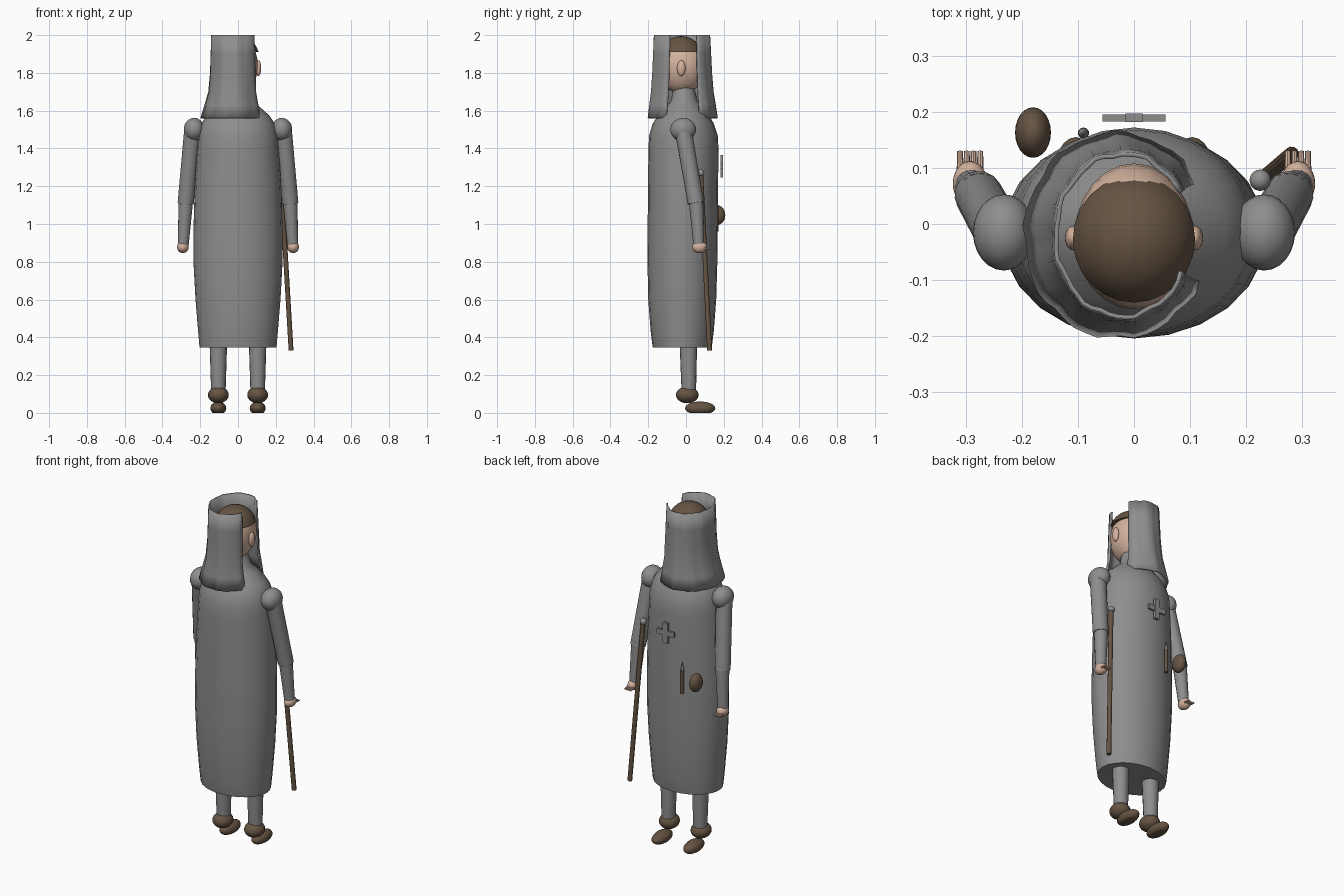
import bpy, bmesh, math
from mathutils import Vector, Matrix

if "Cube" in bpy.data.objects:
    bpy.data.objects.remove(bpy.data.objects["Cube"])


def material(name, rgb):
    m = bpy.data.materials.new(name)
    m.diffuse_color = (*rgb, 1)
    m.use_nodes = True
    m.node_tree.nodes["Principled BSDF"].inputs["Base Color"].default_value = m.diffuse_color
    return m


GREY = material("grey_cloth", (0.27, 0.27, 0.275))
BROWN = material("brown_leather", (0.13, 0.088, 0.055))
SKIN = material("skin", (0.66, 0.45, 0.34))


def finish(name, bm, mat, angle=40):
    bmesh.ops.recalc_face_normals(bm, faces=bm.faces)
    me = bpy.data.meshes.new(name)
    bm.to_mesh(me)
    bm.free()
    me.materials.append(mat)
    ob = bpy.data.objects.new(name, me)
    bpy.context.collection.objects.link(ob)
    bpy.ops.object.select_all(action='DESELECT')
    bpy.context.view_layer.objects.active = ob
    ob.select_set(True)
    bpy.ops.object.shade_smooth_by_angle(angle=math.radians(angle))
    return ob


def ellipsoid(name, centre, radii, mat, cut=None):
    bm = bmesh.new()
    bmesh.ops.create_uvsphere(bm, u_segments=24, v_segments=14, radius=1)
    bmesh.ops.transform(bm, verts=bm.verts,
                        matrix=Matrix.Translation(centre) @ Matrix.Diagonal((*radii, 1)))
    if cut is not None:  # keep only the part above this height
        bmesh.ops.bisect_plane(bm, geom=bm.verts[:] + bm.edges[:] + bm.faces[:],
                               plane_co=(0, 0, cut), plane_no=(0, 0, 1), clear_inner=True)
        bmesh.ops.holes_fill(bm, edges=[e for e in bm.edges if e.is_boundary])
    return finish(name, bm, mat)


def limb(name, a, b, ra, rb, mat, sides=16):
    a, b = Vector(a), Vector(b)
    bm = bmesh.new()
    bmesh.ops.create_cone(bm, cap_ends=True, segments=sides, radius1=ra, radius2=rb,
                          depth=(b - a).length)
    rot = (b - a).to_track_quat('Z', 'Y').to_matrix().to_4x4()
    bmesh.ops.transform(bm, verts=bm.verts, matrix=Matrix.Translation((a + b) / 2) @ rot)
    return finish(name, bm, mat)


def box(name, centre, size, mat):
    bm = bmesh.new()
    bmesh.ops.create_cube(bm, size=1)
    bmesh.ops.transform(bm, verts=bm.verts,
                        matrix=Matrix.Translation(centre) @ Matrix.Diagonal((*size, 1)))
    return finish(name, bm, mat)


# Long gown: elliptical rings (height, half width, back y, front y)
profile = [(0.345, .203, -.175, .135), (0.36, .205, -.178, .138), (0.43, .211, -.187, .147),
           (0.60, .225, -.200, .160), (0.80, .236, -.204, .166), (1.00, .235, -.203, .168),
           (1.20, .229, -.201, .170), (1.40, .216, -.199, .172), (1.47, .211, -.195, .168),
           (1.53, .196, -.177, .148), (1.575, .165, -.148, .122), (1.62, .115, -.105, .088),
           (1.655, .078, -.078, .060), (1.72, .062, -.070, .045)]
bm = bmesh.new()
N = 24
rings = []
for z, rx, y0, y1 in profile:
    rings.append([bm.verts.new((rx * math.cos(t), (y0 + y1) / 2 + (y1 - y0) / 2 * math.sin(t), z))
                  for t in (2 * math.pi * i / N for i in range(N))])
for lo, hi in zip(rings, rings[1:]):
    for i in range(N):
        j = (i + 1) % N
        bm.faces.new((lo[i], lo[j], hi[j], hi[i]))
bm.faces.new(rings[0])
bm.faces.new(rings[-1])
finish("gown", bm, GREY)

# Open-topped hood, wrapped around the head with a gap on one side
hood = [(1.56, -.030, .162, .180), (1.63, -.026, .146, .170), (1.70, -.023, .130, .160),
        (1.80, -.020, .125, .153), (1.90, -.020, .122, .149), (2.00, -.020, .119, .145)]
bm = bmesh.new()
rows = []
M = 40
for k, (z, cx, rx, ry) in enumerate(hood):
    row = []
    for i in range(M + 1):
        t = math.radians(31 + 302 * i / M)
        w = 1 + 0.018 * math.sin(9 * t + 0.5 * k) + 0.01 * math.sin(17 * t)
        row.append(bm.verts.new((cx + rx * w * math.cos(t), -.02 + ry * w * math.sin(t), z)))
    rows.append(row)
for lo, hi in zip(rows, rows[1:]):
    for i in range(M):
        bm.faces.new((lo[i], lo[i + 1], hi[i + 1], hi[i]))
ob = finish("hood", bm, GREY)
sol = ob.modifiers.new("thickness", 'SOLIDIFY')
sol.thickness = 0.008
sol.offset = 0

# Head, hair and ears
ellipsoid("head", (0, -.022, 1.838), (.106, .130, .148), SKIN)
ellipsoid("hair", (0, -.027, 1.885), (.112, .116, .110), BROWN, cut=1.91)

for s, side in ((-1, "left"), (1, "right")):
    ellipsoid(side + "_ear", (s * .108, -.025, 1.825), (.015, .022, .042), SKIN)
    # Arms
    ellipsoid(side + "_shoulder", (s * .232, -.015, 1.50), (.055, .068, .062), GREY)
    limb(side + "_upper_arm", (s * .240, -.015, 1.50), (s * .277, .052, 1.11), .045, .043, GREY)
    limb(side + "_forearm", (s * .275, .052, 1.14), (s * .290, .068, .89), .039, .029, GREY)
    ellipsoid(side + "_hand", (s * .292, .072, .878), (.031, .040, .032), SKIN)
    for i in range(4):
        x = s * (.274 + .012 * i)
        limb(f"{side}_finger_{i + 1}", (x, .085, .872), (x, .130, .866), .0065, .005, SKIN, 8)
    # Legs and shoes
    limb(side + "_leg", (s * .104, .015, .10), (s * .104, .012, .42), .038, .048, GREY)
    ellipsoid(side + "_ankle_cuff", (s * .104, .007, .095), (.055, .060, .044), BROWN)
    ellipsoid(side + "_shoe", (s * .104, .075, .025), (.042, .080, .035), BROWN, cut=0)

# Walking staff with a round knob
limb("staff", (.281, .125, .33), (.226, .078, 1.265), .013, .013, BROWN, 12)
ellipsoid("staff_knob", (.225, .078, 1.27), (.019, .019, .019), GREY)

# Chest cross
box("cross_upright", (0, .189, 1.305), (.030, .015, .120), GREY)
box("cross_bar", (0, .189, 1.305), (.113, .012, .030), GREY)

# Pouch and small knife on the front
ellipsoid("pouch", (-.180, .163, 1.047), (.032, .045, .053), BROWN)
limb("knife_sheath", (-.090, .162, .96), (-.090, .162, 1.10), .010, .010, BROWN, 10)
limb("knife_tip", (-.090, .162, 1.10), (-.090, .162, 1.145), .009, .002, GREY, 10)
